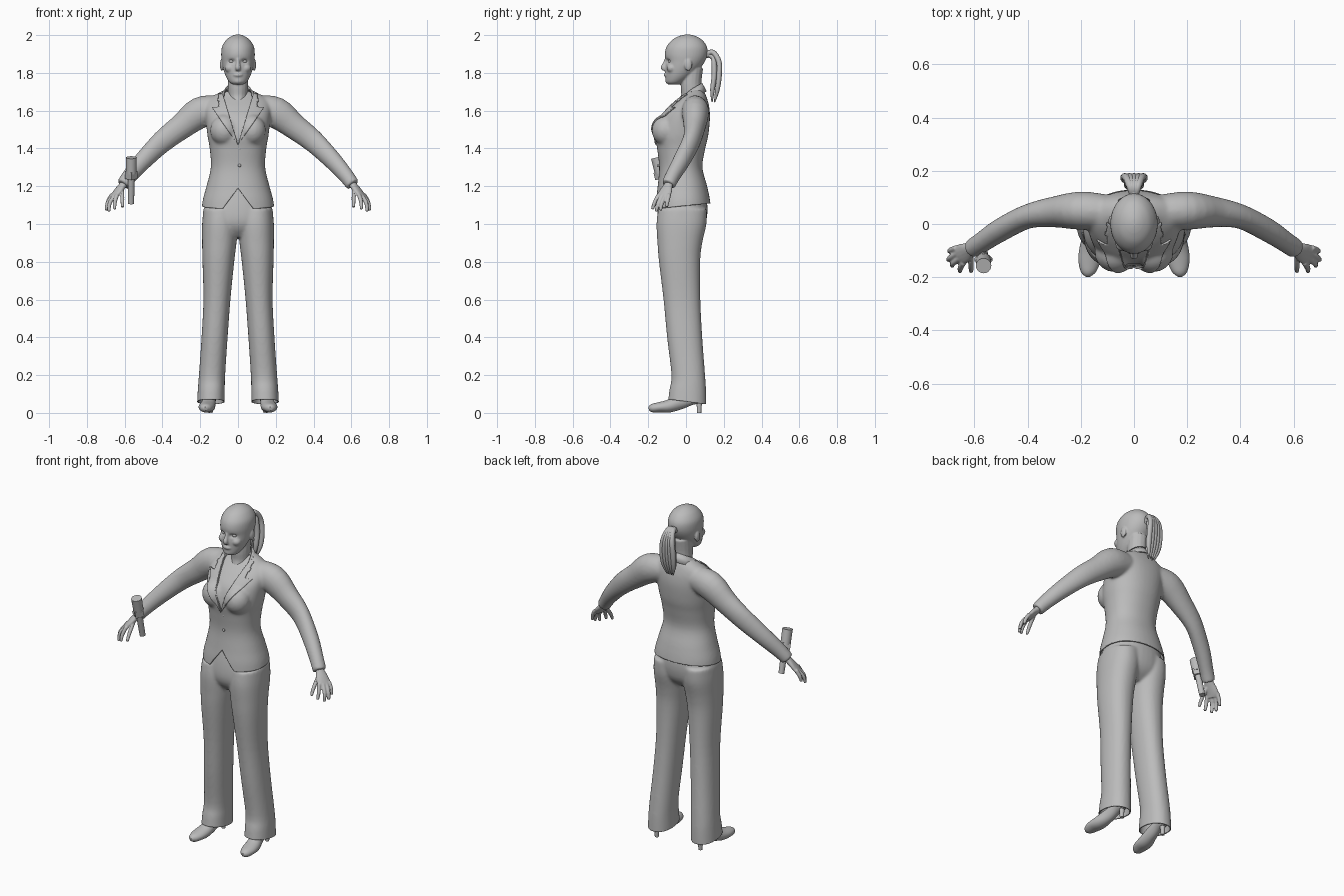
import bpy, bmesh, math
from mathutils import Vector, Matrix

cube = bpy.data.objects.get("Cube")
if cube:
    bpy.data.objects.remove(cube, do_unlink=True)

grey = bpy.data.materials.new("plain_grey")
grey.use_nodes = True
grey.diffuse_color = (0.5, 0.5, 0.5, 1)
grey.node_tree.nodes["Principled BSDF"].inputs["Base Color"].default_value = (0.5, 0.5, 0.5, 1)
X, Y, Z = Vector((1, 0, 0)), Vector((0, 1, 0)), Vector((0, 0, 1))
parts = []


def make(name, bm):
    mesh = bpy.data.meshes.new(name)
    bm.to_mesh(mesh)
    bm.free()
    ob = bpy.data.objects.new(name, mesh)
    bpy.context.collection.objects.link(ob)
    parts.append(ob)
    return ob


def spline(rows, n=4):
    """Smooth interpolation between rows of any length."""
    rows = [Vector(r) for r in rows]
    out = []
    for i in range(len(rows) - 1):
        a, b, c = rows[max(i - 1, 0)], rows[i], rows[i + 1]
        d = rows[min(i + 2, len(rows) - 1)]
        for k in range(n):
            t = k / n
            out.append(b + (c - a + (a * 2 - b * 5 + c * 4 - d + (b * 3 - a - c * 3 + d) * t) * t) * (t / 2))
    return out + [rows[-1]]


def skin(name, rings, closed=True):
    bm = bmesh.new()
    vs = [[bm.verts.new(p) for p in ring] for ring in rings]
    count = len(vs[0])
    for lo, hi in zip(vs, vs[1:]):
        for i in range(count if closed else count - 1):
            j = (i + 1) % count
            bm.faces.new((lo[i], lo[j], hi[j], hi[i]))
    if closed:
        bm.faces.new(vs[0])
        bm.faces.new(vs[-1])
    bmesh.ops.recalc_face_normals(bm, faces=bm.faces)
    return make(name, bm)


def ring(centre, u, v, sides, power=2):
    pts = []
    for i in range(sides):
        a = math.tau * i / sides
        c, s = math.cos(a), math.sin(a)
        pts.append(centre + u * math.copysign(abs(c) ** (2 / power), c)
                   + v * math.copysign(abs(s) ** (2 / power), s))
    return pts


def slab(name, rows, power=2.2):
    """Stack of level ovals: height, left, right, front, back."""
    return skin(name, [ring(Vector(((a + b) / 2, (f + k) / 2, z)), X * (b - a) / 2, Y * (k - f) / 2, 40, power)
                       for z, a, b, f, k in spline(rows)])


def tube(name, pts, ref=Z, sides=16):
    """Oval tube along a path: x, y, z, side radius, other radius."""
    pts = spline(pts)
    mid = [Vector(p[:3]) for p in pts]
    rings = []
    for i, p in enumerate(pts):
        t = (mid[min(i + 1, len(mid) - 1)] - mid[max(i - 1, 0)]).normalized()
        u = t.cross(ref).normalized()
        rings.append(ring(mid[i], u * p[3], u.cross(t) * p[4], sides))
    return skin(name, rings)


def ball(name, centre, radii):
    bm = bmesh.new()
    m = Matrix.Translation(centre) @ Matrix.Diagonal((*radii, 1))
    bmesh.ops.create_uvsphere(bm, u_segments=20, v_segments=12, radius=1, matrix=m)
    return make(name, bm)


def rod(name, a, b, r1, r2, sides=20):
    a, b = Vector(a), Vector(b)
    m = Matrix.Translation((a + b) / 2) @ (b - a).to_track_quat("Z", "Y").to_matrix().to_4x4()
    bm = bmesh.new()
    bmesh.ops.create_cone(bm, cap_ends=True, segments=sides, radius1=r1, radius2=r2, depth=(b - a).length, matrix=m)
    return make(name, bm)


def fuse(name, obs, voxel, rounds):
    """Join overlapping solids into one smooth skin."""
    bm = bmesh.new()
    for ob in obs:
        bm.from_mesh(ob.data)
        parts.remove(ob)
        bpy.data.objects.remove(ob, do_unlink=True)
    ob = make(name, bm)
    mod = ob.modifiers.new("fuse", "REMESH")
    mod.mode, mod.voxel_size = "VOXEL", voxel
    mod = ob.modifiers.new("relax", "SMOOTH")
    mod.iterations = rounds
    bpy.context.view_layer.update()
    mesh = bpy.data.meshes.new_from_object(ob.evaluated_get(bpy.context.evaluated_depsgraph_get()))
    ob.modifiers.clear()
    ob.data = mesh
    return ob


def tailor(name, source, offset, planes, keep, thick=0):
    """Offset copy of a skin, cut along planes and trimmed by a rule."""
    bm = bmesh.new()
    bm.from_mesh(source.data)
    bm.normal_update()
    for v, n in [(v, v.normal.copy()) for v in bm.verts]:
        v.co += n * offset
    for normal, height in planes:
        bmesh.ops.bisect_plane(bm, geom=bm.verts[:] + bm.edges[:] + bm.faces[:], dist=1e-5,
                               plane_co=Z * height, plane_no=normal)
    bad = [f for f in bm.faces if not keep(f.calc_center_median())]
    bmesh.ops.delete(bm, geom=bad, context="FACES")
    ob = make(name, bm)
    if thick:
        ob.modifiers.new("cloth", "SOLIDIFY").thickness = thick
    return ob


def vee(k, z):
    return [((1, 0, -k), z), ((1, 0, k), z)]


# Jacket with sleeves
torso = [(1.03, .196, -.165, .135), (1.12, .188, -.16, .128), (1.2, .167, -.15, .112), (1.3, .144, -.142, .087),
         (1.4, .15, -.153, .102), (1.47, .162, -.163, .118), (1.56, .172, -.137, .127), (1.62, .175, -.088, .123),
         (1.66, .158, -.045, .113), (1.69, .11, -.012, .102), (1.715, .06, 0, .088)]
solids = [slab("torso", [(z, -w, w, f, b) for z, w, f, b in torso])]
sleeve = [(.1, .045, 1.61, .065, .07), (.2, .05, 1.59, .072, .083), (.3, .045, 1.515, .058, .068),
          (.4, .028, 1.437, .046, .06), (.5, -.022, 1.338, .044, .05), (.57, -.068, 1.258, .039, .042),
          (.608, -.094, 1.208, .038, .037)]
for s in (1, -1):
    solids.append(ball("bust", (s * .073, -.107, 1.495), (.075, .074, .08)))
    solids.append(tube("sleeve", [(s * x, *rest) for x, *rest in sleeve], sides=24))
body = fuse("body_form", solids, .008, 8)


def neckline(c):
    return .3 * (c.z - 1.42)


tailor("jacket", body, 0, vee(.3, 1.42) + vee(-.75, 1.19) + [((0, -.1, 1), 1.097)],
       lambda c: c.z > 1.097 + .1 * c.y and not (c.y < .03 and abs(c.x) < max(neckline(c), .75 * (1.19 - c.z))), .006)
tailor("lapels", body, .007, vee(.3, 1.42) + vee(.7, 1.42) + [(Z, 1.62), (Z, 1.69)],
       lambda c: c.y < .04 and c.z < 1.69
       and neckline(c) < abs(c.x) < (.7 * (c.z - 1.42) if c.z < 1.62 else .105), .007)
tailor("chest", body, -.011, [(Z, 1.38)], lambda c: c.z > 1.38 and c.y < .06 and abs(c.x) < .15)
tailor("undershirt", body, -.006, [(Z, 1.39), (Z, 1.52)],
       lambda c: 1.39 < c.z < 1.52 and c.y < 0 and abs(c.x) < .08)
parts.remove(body)
bpy.data.objects.remove(body, do_unlink=True)
for z in (1.4, 1.31):
    ball("jacket_button", (.008, -.148, z), (.008, .006, .008))

# Collar standing around the neck
half = [(.078, -.02, 1.675), (.07, .03, 1.715), (.045, .07, 1.738), (0, .085, 1.748)]
edge = spline(half + [(-x, y, z) for x, y, z in half[-2::-1]])
hem = [Vector((p.x * 1.4, .03 + (p.y - .03) * 1.45, p.z - .045)) for p in edge]
skin("collar", [edge, hem], False).modifiers.new("cloth", "SOLIDIFY").thickness = .006

# Trousers
hips = [(.93, .05, -.1, .04), (.97, .15, -.135, .085), (1.02, .183, -.152, .108), (1.1, .176, -.147, .113),
        (1.2, .15, -.125, .09), (1.25, .12, -.1, .07)]
solids = [slab("hips", [(z, -w, w, f, b) for z, w, f, b in hips])]
leg = [(.02, .07, .218, -.1, .108), (.12, .07, .213, -.088, .106), (.2, .068, .207, -.077, .101),
       (.4, .055, .193, -.1, .086), (.6, .04, .183, -.119, .076), (.8, .02, .188, -.143, .075),
       (.9, .008, .19, -.151, .086), (1, 0, .19, -.156, .108), (1.08, .005, .183, -.147, .11)]
for s in (1, -1):
    solids.append(slab("leg", [(z, *sorted((s * a, s * b)), f, k) for z, a, b, f, k in leg]))
form = fuse("leg_form", solids, .008, 6)
tailor("trousers", form, 0, [((0, .13, 1), .06)], lambda c: c.z > .06 - .13 * c.y, .006)
parts.remove(form)
bpy.data.objects.remove(form, do_unlink=True)

# Shoes and hands, mirrored
shoe = [(.172, -.197, .022, .01, .01), (.172, -.18, .025, .028, .022), (.168, -.14, .03, .041, .027),
        (.162, -.09, .036, .042, .034), (.152, -.03, .057, .034, .038), (.147, .03, .074, .03, .032),
        (.145, .08, .078, .03, .028), (.145, .1, .078, .015, .02)]
palm = [(.585, -.078, 1.24, .022, .02), (.608, -.092, 1.208, .024, .019), (.632, -.106, 1.178, .036, .017),
        (.655, -.117, 1.15, .039, .014), (.662, -.121, 1.138, .034, .011)]
fingers = [((.614, -.11, 1.185), (.612, -.155, 1.13), (.612, -.178, 1.088)),
           ((.64, -.145, 1.155), (.652, -.165, 1.115), (.653, -.178, 1.078)),
           ((.655, -.128, 1.15), (.679, -.148, 1.11), (.683, -.157, 1.066)),
           ((.663, -.109, 1.15), (.69, -.127, 1.112), (.698, -.135, 1.072)),
           ((.668, -.09, 1.155), (.688, -.098, 1.12), (.694, -.103, 1.09))]
for s, side in ((1, "left"), (-1, "right")):
    tube(side + "_shoe", [(s * x, *rest) for x, *rest in shoe], sides=24)
    rod(side + "_heel", (s * .145, .07, 0), (s * .145, .07, .065), .011, .015)
    hand = [tube("palm", [(s * x, *rest) for x, *rest in palm])]
    for path in fingers:
        hand.append(tube("finger", [(s * x, y, z, r, r) for (x, y, z), r in zip(path, (.011, .0105, .008))], ref=Y))
    fuse(side + "_hand", hand, .004, 2)

# Head with neck, nose, lips and ears
skull = [(1.738, .025, -.092, -.04), (1.75, .045, -.106, -.012), (1.78, .064, -.109, .03), (1.82, .078, -.11, .072),
         (1.86, .086, -.107, .1), (1.9, .089, -.112, .114), (1.94, .084, -.102, .11), (1.975, .062, -.073, .085),
         (1.995, .034, -.036, .05), (2.003, .01, -.005, .02)]
solids = [slab("skull", [(z, -w, w, f, b) for z, w, f, b in skull], 2),
          tube("neck", [(0, .035, 1.83, .056, .056), (0, .027, 1.74, .055, .054), (0, .035, 1.68, .062, .052),
                        (0, .035, 1.62, .08, .05)], ref=X),
          tube("nose", [(0, -.1, 1.88, .008, .01), (0, -.113, 1.85, .01, .01), (0, -.12, 1.828, .015, .014),
                        (0, -.112, 1.815, .012, .008)], ref=Y),
          ball("lips", (0, -.104, 1.789), (.025, .014, .01)), ball("chin", (0, -.092, 1.757), (.026, .018, .016))]
for s in (1, -1):
    solids.append(ball("ear", (s * .086, .012, 1.842), (.01, .02, .032)))
    solids.append(ball("cheek", (s * .042, -.075, 1.825), (.028, .028, .025)))
head = fuse("head", solids, .005, 3)
for v in head.data.vertices:
    gap = Vector((abs(v.co.x) - .034, 0, (v.co.z - 1.862) * 1.6))
    if v.co.y < 0:
        v.co.y += .014 * math.exp(-(gap.length / .016) ** 2)
for s in (1, -1):
    ball("eye", (s * .034, -.078, 1.861), (.015, .015, .012))

# Ponytail strands
rod("hair_tie", (0, .105, 1.897), (0, .132, 1.903), .02, .018)
for i, k in enumerate((-1, -.5, 0, .5, 1, -.6, .6)):
    d = .012 if i < 5 else -.014
    tube("ponytail_strand", [(k * .006, .11, 1.9, .012, .012), (k * .015, .143, 1.897 + d, .014, .014),
                             (k * .028, .162 + d, 1.86, .014, .015), (k * .036, .164 + d, 1.79, .014, .016),
                             (k * .034, .154 + d, 1.71, .012, .014), (k * .02, .145 + d / 2, 1.645, .003, .003)],
         ref=X, sides=10)

# Microphone beside the right hand
low, top = Vector((-.566, -.097, 1.108)), Vector((-.565, -.157, 1.352))
rod("microphone_handle", low, low.lerp(top, .6), .016, .018)
rod("microphone_collar", low.lerp(top, .54), low.lerp(top, .7), .034, .034, 4)
rod("microphone_head", low.lerp(top, .66), top, .028, .029)

bpy.ops.object.select_all(action="DESELECT")
for ob in parts:
    ob.data.materials.clear()
    ob.data.materials.append(grey)
    ob.select_set(True)
bpy.context.view_layer.objects.active = parts[0]
bpy.ops.object.shade_smooth_by_angle(angle=math.radians(45))
